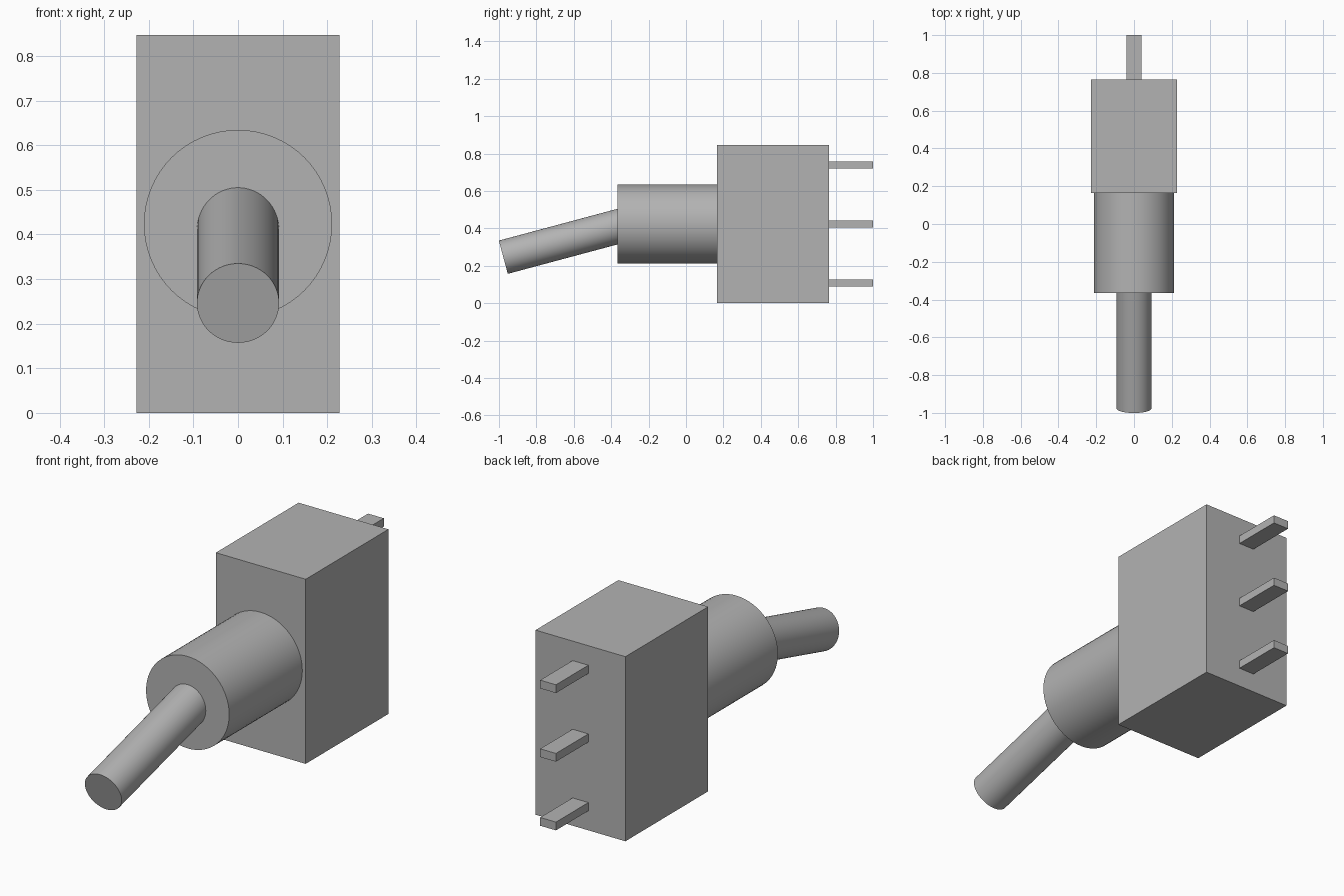
import bpy
import math
from mathutils import Vector

if "Cube" in bpy.data.objects:
    bpy.data.objects.remove(bpy.data.objects["Cube"])

grey = bpy.data.materials.new("plain_grey")
grey.diffuse_color = (0.45, 0.45, 0.45, 1)
grey.use_nodes = True
grey.node_tree.nodes["Principled BSDF"].inputs["Base Color"].default_value = grey.diffuse_color
MID = 0.4235  # height of the switch axis


def finish(name):
    ob = bpy.context.object
    ob.name = name
    ob.data.materials.append(grey)
    return ob


def box(name, lo, hi):
    lo, hi = Vector(lo), Vector(hi)
    bpy.ops.mesh.primitive_cube_add(size=1, location=(lo + hi) / 2)
    ob = finish(name)
    ob.scale = hi - lo
    bpy.ops.object.transform_apply(location=False, rotation=False, scale=True)


def rod(name, start, end, radius):
    start, end = Vector(start), Vector(end)
    axis = end - start
    bpy.ops.mesh.primitive_cylinder_add(
        vertices=64, radius=radius, depth=axis.length, location=(start + end) / 2,
        rotation=axis.to_track_quat('Z', 'Y').to_euler())
    finish(name)
    bpy.ops.object.shade_smooth_by_angle(angle=math.radians(30))


# Switch housing
box("housing", (-0.228, 0.165, 0), (0.228, 0.765, 0.847))

# Round bushing on the front
rod("bushing", (0, -0.365, MID), (0, 0.165, MID), 0.211)

# Toggle lever, tilted 15 degrees down from its pivot inside the bushing
tilt = math.radians(15)
pivot = Vector((0, -0.314, MID))
tip = pivot + 0.686 * Vector((0, -math.cos(tilt), -math.sin(tilt)))
rod("lever", pivot, tip, 0.092)

# Three terminal pins on the back
for i, label in enumerate(("lower", "middle", "upper")):
    z = MID + (i - 1) * 0.315
    box(label + "_pin", (-0.04, 0.765, z - 0.019), (0.04, 1.0, z + 0.019))
